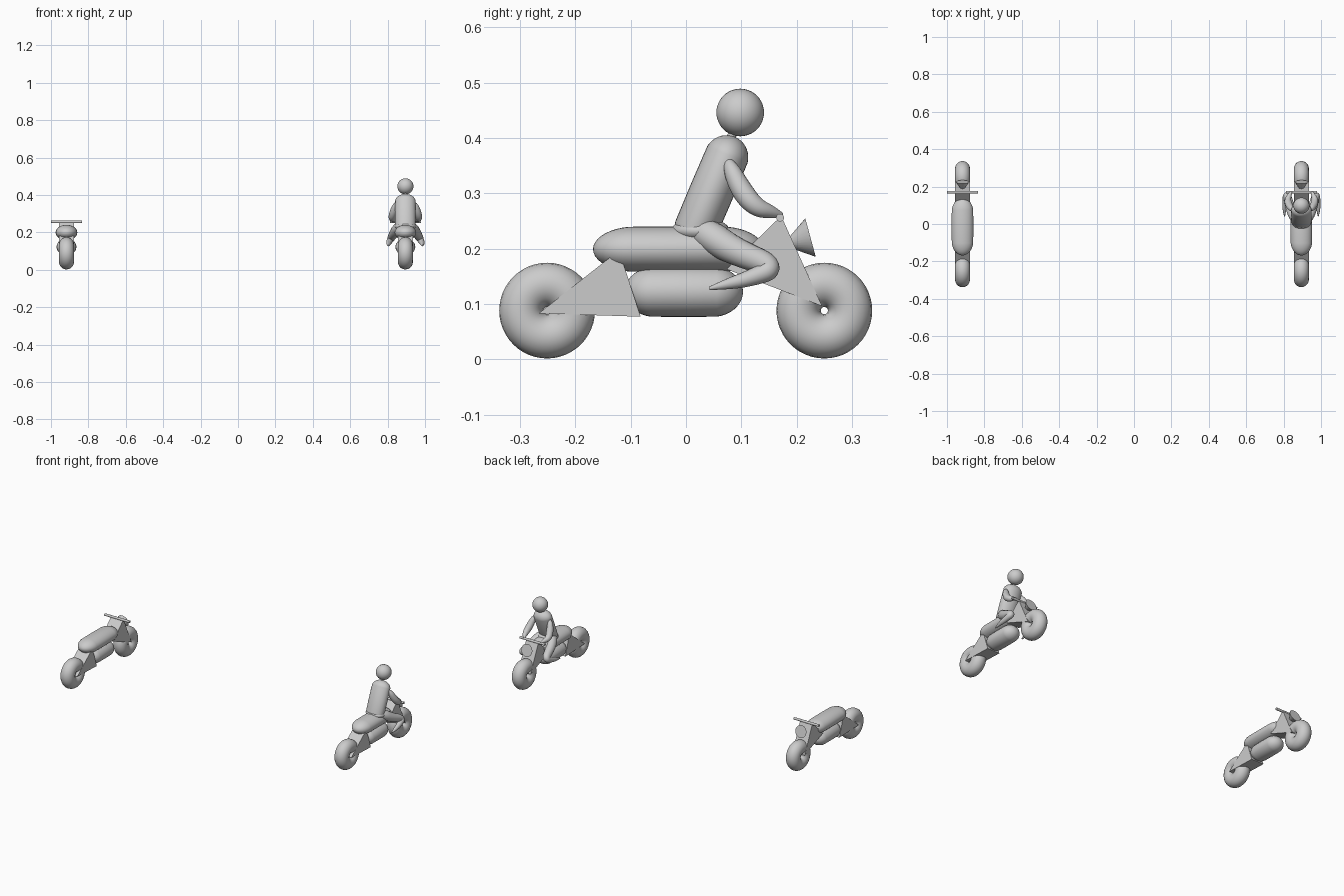
import bpy, bmesh, math
from mathutils import Vector, Matrix

if "Cube" in bpy.data.objects:
    bpy.data.objects.remove(bpy.data.objects["Cube"])


def finish(name, bm, smooth=True):
    bmesh.ops.recalc_face_normals(bm, faces=bm.faces)
    me = bpy.data.meshes.new(name)
    bm.to_mesh(me)
    bm.free()
    for p in me.polygons:
        p.use_smooth = smooth
    ob = bpy.data.objects.new(name, me)
    bpy.context.collection.objects.link(ob)
    return ob


def capsule(name, loc, radii, straight=0.0, tilt=0.0):
    """Ellipsoid with a straight middle section along local y, tilted about x."""
    bm = bmesh.new()
    bmesh.ops.create_uvsphere(bm, u_segments=32, v_segments=20, radius=1)
    bmesh.ops.rotate(bm, verts=bm.verts, matrix=Matrix.Rotation(math.pi / 2, 3, 'X'))
    for v in bm.verts:
        s = 0 if abs(v.co.y) < 1e-4 else math.copysign(straight / 2, v.co.y)
        v.co = Vector((v.co.x * radii[0], v.co.y * radii[1] + s, v.co.z * radii[2]))
    ob = finish(name, bm)
    ob.location = loc
    ob.rotation_euler.x = tilt
    return ob


def torus(name, loc, major, minor, n=48, m=20):
    """Wheel ring with its axle along x."""
    bm = bmesh.new()
    rings = []
    for i in range(n):
        a = 2 * math.pi * i / n
        ring = []
        for j in range(m):
            b = 2 * math.pi * j / m
            r = major + minor * math.cos(b)
            ring.append(bm.verts.new((minor * math.sin(b), r * math.cos(a), r * math.sin(a))))
        rings.append(ring)
    for i in range(n):
        p, q = rings[i], rings[(i + 1) % n]
        for j in range(m):
            k = (j + 1) % m
            bm.faces.new((p[j], p[k], q[k], q[j]))
    ob = finish(name, bm)
    ob.location = loc


def prism(name, x, outline, half):
    """Side-view outline (y, z) extruded across x."""
    bm = bmesh.new()
    a = [bm.verts.new((-half, y, z)) for y, z in outline]
    b = [bm.verts.new((half, y, z)) for y, z in outline]
    bm.faces.new(a)
    bm.faces.new(b[::-1])
    for i in range(len(a)):
        j = (i + 1) % len(a)
        bm.faces.new((a[i], a[j], b[j], b[i]))
    finish(name, bm, False).location.x = x


def cone(name, start, end, r1, r2):
    """Cone or cylinder between two points."""
    d = Vector(end) - Vector(start)
    bm = bmesh.new()
    bmesh.ops.create_cone(bm, cap_ends=True, segments=32, radius1=r1, radius2=r2, depth=d.length)
    ob = finish(name, bm)
    ob.rotation_euler = d.to_track_quat('Z', 'Y').to_euler()
    ob.location = (Vector(start) + Vector(end)) / 2
    bpy.context.view_layer.objects.active = ob
    ob.select_set(True)
    bpy.ops.object.shade_smooth_by_angle()
    ob.select_set(False)


def limb(name, x, side, points):
    """Tapered tube along a smooth path of (x, y, z, radius)."""
    cu = bpy.data.curves.new(name, 'CURVE')
    cu.dimensions = '3D'
    cu.bevel_depth = 1
    cu.bevel_resolution = 6
    cu.use_fill_caps = True
    sp = cu.splines.new('NURBS')
    sp.points.add(len(points) - 1)
    for p, (px, py, pz, r) in zip(sp.points, points):
        p.co = (x + side * px, py, pz, 1)
        p.radius = r
    sp.use_endpoint_u = True
    sp.order_u = 3
    sp.resolution_u = 10
    ob = bpy.data.objects.new(name, cu)
    bpy.context.collection.objects.link(ob)
    bpy.context.view_layer.objects.active = ob
    ob.select_set(True)
    bpy.ops.object.convert(target='MESH')
    bpy.ops.object.shade_smooth_by_angle()
    ob.select_set(False)


def motorcycle(x, tag):
    for part, y in (("rear", -0.251), ("front", 0.25)):
        torus(f"{tag}_{part}_wheel", (x, y, 0.088), 0.0465, 0.04)
    # upper body and engine
    capsule(f"{tag}_tank_and_seat", (x, -0.014, 0.199), (0.058, 0.078, 0.041), 0.152)
    capsule(f"{tag}_engine", (x, -0.004, 0.122), (0.053, 0.056, 0.0455), 0.102)
    # wedge-shaped swing arm and fork
    prism(f"{tag}_swing_arm", x, [(-0.266, 0.083), (-0.121, 0.197), (-0.082, 0.077)], 0.04)
    prism(f"{tag}_fork", x, [(0.172, 0.259), (0.246, 0.096), (0.073, 0.163)], 0.04)
    # headlight and handlebar
    cone(f"{tag}_headlight", (x, 0.177, 0.207), (x, 0.225, 0.22), 0.002, 0.036)
    cone(f"{tag}_handlebar", (x - 0.083, 0.170, 0.256), (x + 0.083, 0.170, 0.256), 0.007, 0.007)


def rider(x):
    capsule("rider_head", (x, 0.098, 0.446), (0.043, 0.043, 0.043))
    cone("rider_neck", (x, 0.07, 0.375), (x, 0.092, 0.425), 0.008, 0.008)
    capsule("rider_torso", (x, 0.046, 0.302), (0.055, 0.041, 0.040), 0.135, math.radians(67))
    # rounded hips
    capsule("rider_hips", (x, 0.026, 0.232), (0.058, 0.053, 0.024))
    for label, s in (("left", -1), ("right", 1)):
        limb(f"rider_{label}_arm", x, s, [
            (0.042, 0.075, 0.362, 0.004), (0.052, 0.078, 0.352, 0.014),
            (0.066, 0.100, 0.305, 0.020), (0.074, 0.125, 0.275, 0.018),
            (0.064, 0.155, 0.266, 0.012), (0.054, 0.173, 0.260, 0.005)])
        limb(f"rider_{label}_leg", x, s, [
            (0.020, 0.018, 0.236, 0.022), (0.036, 0.035, 0.228, 0.030),
            (0.060, 0.085, 0.196, 0.026), (0.078, 0.165, 0.166, 0.020),
            (0.088, 0.115, 0.146, 0.015), (0.091, 0.075, 0.136, 0.010),
            (0.090, 0.042, 0.128, 0.003)])


motorcycle(-0.917, "parked_bike")
motorcycle(0.895, "ridden_bike")
rider(0.895)
